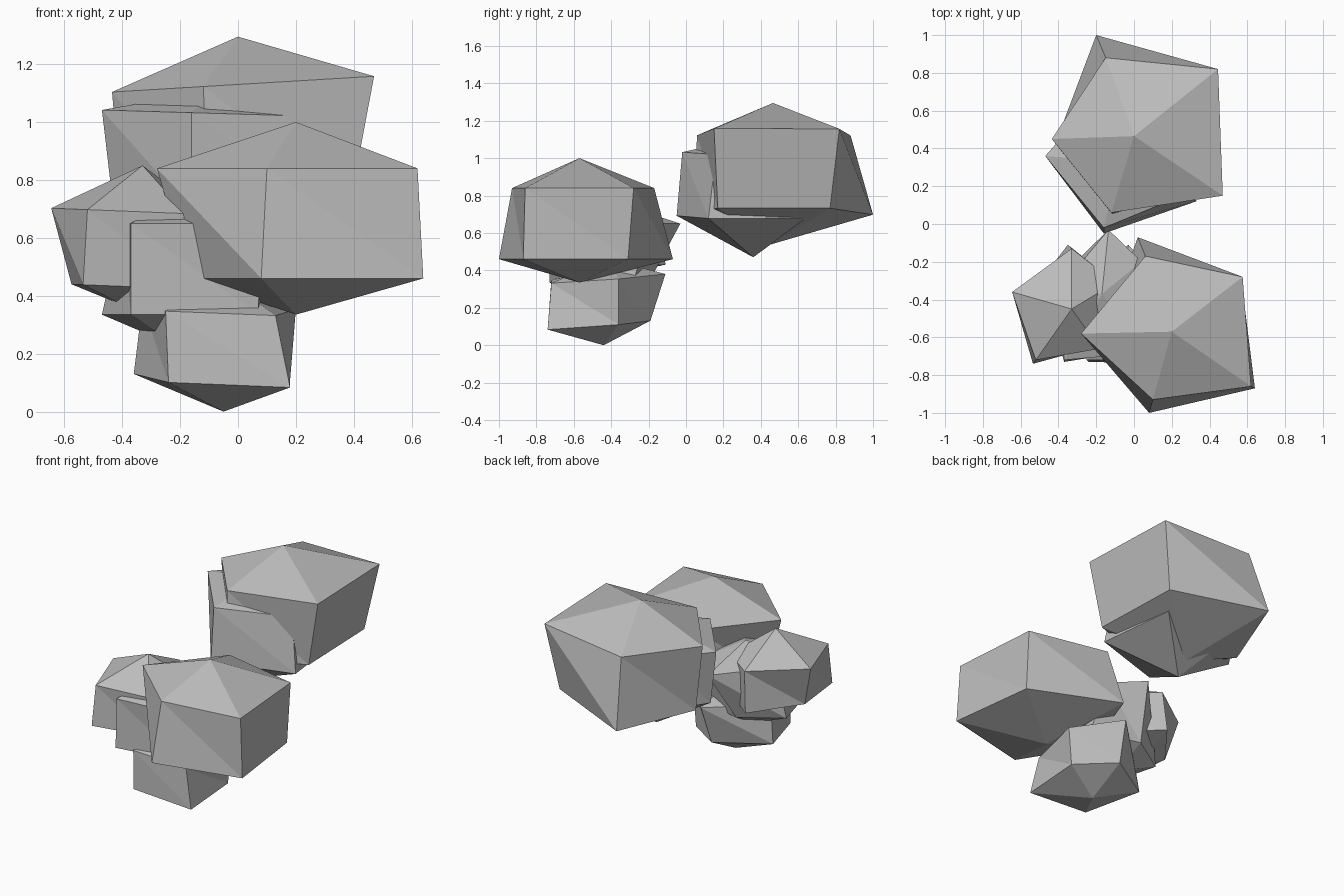
import bpy
import bmesh

# Remove the startup cube if present
cube = bpy.data.objects.get("Cube")
if cube:
    bpy.data.objects.remove(cube, do_unlink=True)

# Single stone colour
stone = bpy.data.materials.new("stone_grey")
stone.use_nodes = True
stone.diffuse_color = (.5, .5, .5, 1)
shader = next(n for n in stone.node_tree.nodes if n.type == "BSDF_PRINCIPLED")
shader.inputs["Base Color"].default_value = stone.diffuse_color
shader.inputs["Roughness"].default_value = .9


def make_rock(name, peak, foot, upper, lower, upper_z, lower_z, tilt=(0, 0)):
    """Faceted boulder: two five-cornered rings closed by a peak and a foot.

    Rings run counter-clockwise seen from above; tilt slopes both rings
    along x and y about the peak.
    """
    bm = bmesh.new()

    def add_ring(outline, height):
        return [bm.verts.new((x, y, height
                              + tilt[0] * (x - peak[0])
                              + tilt[1] * (y - peak[1])))
                for x, y in outline]

    top = bm.verts.new(peak)
    bottom = bm.verts.new(foot)
    high = add_ring(upper, upper_z)
    low = add_ring(lower, lower_z)
    count = len(high)
    for i in range(count):
        j = (i + 1) % count
        bm.faces.new((top, high[i], high[j]))
        bm.faces.new((high[i], low[j], high[j]))
        bm.faces.new((high[i], low[i], low[j]))
        bm.faces.new((bottom, low[j], low[i]))
    bmesh.ops.recalc_face_normals(bm, faces=bm.faces)

    mesh = bpy.data.meshes.new(name)
    bm.to_mesh(mesh)
    bm.free()
    mesh.materials.append(stone)
    rock = bpy.data.objects.new(name, mesh)
    bpy.context.collection.objects.link(rock)
    return rock


# Large boulder at the front
make_rock(
    "front_large_rock",
    peak=(.2, -.57, 1), foot=(.2, -.57, .335),
    upper=[(.1, -.93), (.62, -.86), (.575, -.28), (.06, -.17), (-.28, -.58)],
    lower=[(.08, -1), (.64, -.87), (.57, -.31), (.02, -.07), (-.17, -.6)],
    upper_z=.84, lower_z=.46)

# Large boulder at the back, sitting highest
make_rock(
    "back_large_rock",
    peak=(0, .465, 1.295), foot=(-.02, .44, .535),
    upper=[(-.12, .06), (.47, .15), (.445, .82), (-.15, .88), (-.435, .45)],
    lower=[(-.1, .03), (.39, .17), (.37, .77), (-.2, 1), (-.4, .47)],
    upper_z=1.13, lower_z=.71, tilt=(.06, 0))

# Medium boulder wedged into the back one
make_rock(
    "back_medium_rock",
    peak=(-.08, .33, 1.11), foot=(-.04, .36, .47),
    upper=[(-.16, -.02), (.28, .16), (.24, .6), (-.24, .62), (-.47, .36)],
    lower=[(-.16, -.05), (.33, .12), (.27, .64), (-.22, .66), (-.43, .36)],
    upper_z=1.03, lower_z=.69, tilt=(-.03, 0))

# Small boulder at the bottom, resting on the ground
make_rock(
    "bottom_rock",
    peak=(-.05, -.42, .46), foot=(-.05, -.44, 0),
    upper=[(-.25, -.72), (.13, -.72), (.2, -.36), (-.03, -.11), (-.33, -.4)],
    lower=[(-.24, -.73), (.18, -.74), (.18, -.36), (-.05, -.19), (-.36, -.38)],
    upper_z=.36, lower_z=.115, tilt=(-.04, .07))

# Middle boulder joining the front group
make_rock(
    "middle_rock",
    peak=(-.17, -.37, .76), foot=(-.2, -.4, .22),
    upper=[(-.37, -.72), (.08, -.68), (.04, -.2), (-.135, -.03), (-.4, -.35)],
    lower=[(-.37, -.73), (.07, -.66), (.1, -.28), (-.22, -.2), (-.47, -.36)],
    upper_z=.65, lower_z=.335)

# Small boulder on the side of the front group
make_rock(
    "side_rock",
    peak=(-.33, -.45, .85), foot=(-.38, -.43, .36),
    upper=[(-.52, -.72), (-.18, -.66), (-.1, -.31), (-.33, -.13), (-.645, -.36)],
    lower=[(-.535, -.74), (-.17, -.64), (-.12, -.3), (-.35, -.11), (-.575, -.4)],
    upper_z=.69, lower_z=.43, tilt=(-.04, 0))
